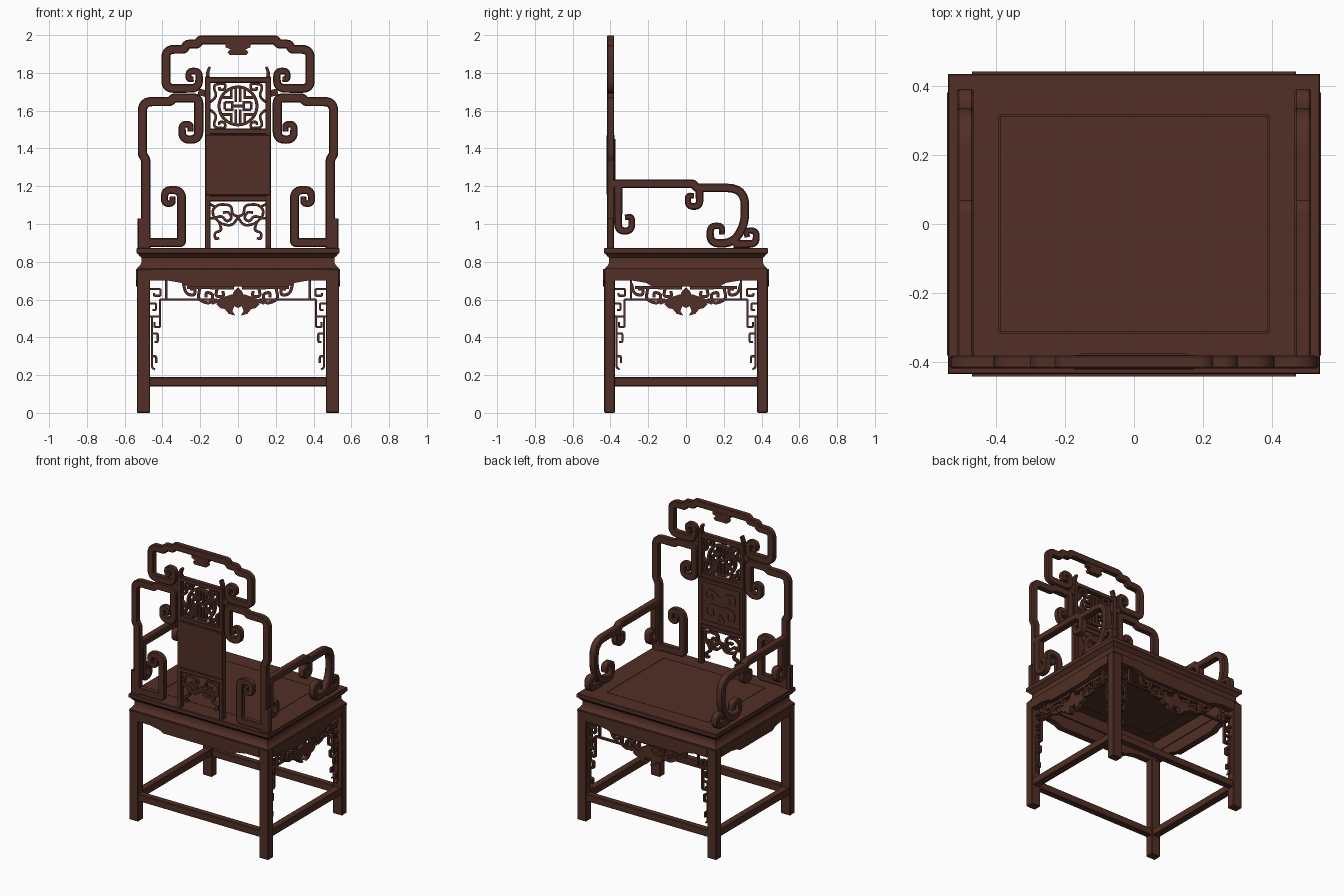
import bpy, bmesh, math
from mathutils import Vector

wood = bpy.data.materials.new("dark_brown_wood")
wood.diffuse_color = (0.082, 0.028, 0.019, 1)


def finish(name, bm):
    bmesh.ops.recalc_face_normals(bm, faces=bm.faces)
    me = bpy.data.meshes.new(name)
    bm.to_mesh(me)
    bm.free()
    me.materials.append(wood)
    ob = bpy.data.objects.new(name, me)
    bpy.context.collection.objects.link(ob)
    bpy.context.view_layer.objects.active = ob
    ob.select_set(True)
    bpy.ops.object.shade_smooth_by_angle(angle=math.radians(32))
    ob.select_set(False)
    return ob


def front_plane(y, s=1, sz=1, z0=0):      # drawing plane facing the front/back
    return lambda u, v, d: (s * u, y + d, z0 + sz * v)


def side_plane(x, s=1):                   # drawing plane facing the sides
    return lambda u, v, d: (x + d, s * u, v)


def fillet(pts, r0):
    """Round the corners of a polyline; a third value overrides the radius."""
    P = [Vector(p[:2]) for p in pts]
    out = [P[0]]
    for i in range(1, len(P) - 1):
        a, b = P[i - 1] - P[i], P[i + 1] - P[i]
        r = pts[i][2] if len(pts[i]) > 2 else r0
        r = min(r, a.length * .49, b.length * .49)
        if r < 1e-4:
            out.append(P[i])
            continue
        p, q = P[i] + a.normalized() * r, P[i] + b.normalized() * r
        for k in range(7):
            t = k / 6
            out.append(p * (1 - t) ** 2 + P[i] * (2 * t * (1 - t)) + q * t * t)
    return out + [P[-1]]


def strokes(name, paths, planes, w, depth, r=.05, tip=1, ch=0):
    """Flat carved bars that follow 2D paths, optionally thinner at the end."""
    bm = bmesh.new()
    for path in paths:
        P = fillet(path, r)
        L = [0]
        for a, b in zip(P, P[1:]):
            L.append(L[-1] + (b - a).length)
        for plane in planes:
            rings = []
            for i, p in enumerate(P):
                t0 = (P[i] - P[i - 1]).normalized() if i else (P[1] - P[0]).normalized()
                t1 = (P[i + 1] - P[i]).normalized() if i < len(P) - 1 else t0
                t = (t0 + t1).normalized()
                n = Vector((-t.y, t.x)) / max(.65, t.dot(t1))
                left = (L[-1] - L[i]) / (5 * w)
                h = w / 2 * (tip + (1 - tip) * min(1, left))
                d = depth / 2
                if ch:
                    sec = [(h, d - ch), (h - ch, d), (ch - h, d), (-h, d - ch),
                           (-h, ch - d), (ch - h, -d), (h - ch, -d), (h, ch - d)]
                else:
                    sec = [(h, d), (-h, d), (-h, -d), (h, -d)]
                rings.append([bm.verts.new(plane(*(p + n * a), b)) for a, b in sec])
            m = len(rings[0])
            for A, B in zip(rings, rings[1:]):
                for k in range(m):
                    bm.faces.new((A[k], A[(k + 1) % m], B[(k + 1) % m], B[k]))
            bm.faces.new(rings[0])
            bm.faces.new(rings[-1])
    return finish(name, bm)


def plate(name, half, plane, depth):
    """Extrude a symmetric outline given by its right half."""
    pts = half + [(-u, v) for u, v in reversed(half) if u > 0]
    bm = bmesh.new()
    A = [bm.verts.new(plane(u, v, -depth / 2)) for u, v in pts]
    B = [bm.verts.new(plane(u, v, depth / 2)) for u, v in pts]
    bm.faces.new(A)
    bm.faces.new(B)
    for i in range(len(A)):
        j = (i + 1) % len(A)
        bm.faces.new((A[i], A[j], B[j], B[i]))
    return finish(name, bm)


def box(name, x, y, z, bevel=.004):
    bm = bmesh.new()
    bmesh.ops.create_cube(bm, size=1)
    for v in bm.verts:
        v.co = [(a + b) / 2 + c * (b - a) for (a, b), c in zip((x, y, z), v.co)]
    if bevel:
        bmesh.ops.bevel(bm, geom=bm.edges[:], offset=bevel, segments=1, affect='EDGES')
    return finish(name, bm)


# seat: stacked rectangular loops from the underside, round the waist, to the grooved top
bm = bmesh.new()
loops = [(.49, .385, .83), (.49, .385, .75), (.535, .43, .75), (.534, .43, .765), (.52, .415, .78),
         (.511, .407, .795), (.511, .407, .822), (.522, .418, .83), (.528, .424, .84), (.537, .433, .846),
         (.537, .433, .87), (.534, .43, .874), (.39, .315, .874), (.39, .315, .868), (.387, .312, .868),
         (.387, .312, .874)]
rings = [[bm.verts.new((sx * a, sy * b, z)) for sx, sy in ((1, 1), (-1, 1), (-1, -1), (1, -1))]
         for a, b, z in loops]
for A, B in zip(rings, rings[1:]):
    for k in range(4):
        bm.faces.new((A[k], A[(k + 1) % 4], B[(k + 1) % 4], B[k]))
bm.faces.new(rings[0])
bm.faces.new(rings[-1])
finish("seat", bm)
box("seat_underside_panel", (-.39, .39), (-.31, .31), (.82, .84), 0)

# legs, stretchers and aprons
for s in (-1, 1):
    xr, yr = sorted((s * .465, s * .535)), sorted((s * .377, s * .433))
    for t in (-1, 1):
        box("leg", xr, sorted((t * .377, t * .433)), (0, .76))
    box("long_stretcher", (-.475, .475), sorted((s * .382, s * .426)), (.14, .19))
    box("side_stretcher", sorted((s * .476, s * .526)), (-.385, .385), (.14, .19))
    for L, pl, nm in ((.468, front_plane(s * .418), "long_apron"), (.38, side_plane(s * .518), "side_apron")):
        plate(nm, [(0, .67), (L - .2, .67), (L - .17, .688), (L - .1, .70), (L, .70), (L, .762), (0, .762)], pl, .044)


# pierced carving under the apron (chair's open side and right side)
def carving(L, planes):
    sc = [[(.02, .66), (.27, .665)],
          [(.29, .685), (.275, .63), (.23, .62), (.225, .658), (.255, .655)],
          [(.2, .665), (.215, .60), (.145, .575), (.13, .63), (.17, .64), (.17, .61)],
          [(.11, .66), (.12, .615), (.075, .615), (.08, .645)],
          [(.14, .58), (.09, .60), (.03, .62)]]
    strokes("apron_scrolls", sc, planes, .016, .022, .03)
    br = [[(.085, .71), (.085, .60), (.052, .60), (.052, .51), (0, .51)],
          [(0, .655), (.055, .655), (.055, .62), (.02, .62), (.02, .635)],
          [(0, .58), (.03, .58), (.03, .545), (.012, .545)],
          [(.052, .515), (.052, .455), (.022, .455), (.022, .48)],
          [(.01, .51), (.01, .24), (.025, .23)],
          [(.01, .42), (.04, .42), (.04, .375), (.022, .375)],
          [(.01, .30), (.032, .30), (.032, .265)],
          [(.085, .60), (L - .11, .60)]]
    strokes("corner_brackets", [[(L - a, z) for a, z in p] for p in br], planes, .011, .02, .006)
    plate("bat_ornament", [(0, .665), (.02, .645), (.035, .615), (.06, .60), (.10, .60), (.115, .575),
                           (.095, .555), (.07, .55), (.05, .525), (.015, .515), (.03, .54), (.02, .565),
                           (0, .555)], planes[0], .03)


carving(.465, [front_plane(.405, s) for s in (1, -1)])
carving(.377, [side_plane(.5, s) for s in (1, -1)])

# backrest: crest rail, shoulders and lower scrolls, all mirrored
Y = -.399
both = [front_plane(Y, s) for s in (1, -1)]
strokes("crest_rail", [[(0, 1.975), (.2, 1.975, .01), (.215, 1.952, .01), (.27, 1.952, .01), (.285, 1.925, .01),
                        (.382, 1.925), (.382, 1.718, .04), (.206, 1.718), (.206, 1.81), (.262, 1.81),
                        (.262, 1.765), (.235, 1.768)]], both, .047, .038, .045, .6, .005)
plate("crest_ornament", [(0, 1.895), (.045, 1.895), (.055, 1.91), (.04, 1.925), (.065, 1.935), (.065, 1.96),
                         (0, 1.96)], front_plane(Y), .034)
strokes("shoulder", [[(.488, .87), (.488, 1.34, .01), (.506, 1.37, .01), (.506, 1.648), (.36, 1.648, .01),
                      (.34, 1.667, .01), (.208, 1.667, .03), (.208, 1.447), (.296, 1.447), (.296, 1.528),
                      (.25, 1.528), (.252, 1.49)]], both, .049, .038, .05, .65, .005)
strokes("post_foot", [[(.5, .87), (.5, 1.03)]], both, .066, .036, ch=.005)
strokes("lower_scroll", [[(.47, .902), (.299, .902, .01), (.299, 1.18), (.389, 1.18), (.389, 1.108),
                          (.345, 1.108), (.347, 1.145)]], both, .048, .038, .055, .65, .005)

# central splat: posts, rails, solid panel
y0, y1 = -.418, -.38
for s in (-1, 1):
    box("splat_post", sorted((s * .145, s * .175)), (y0, y1), (.865, 1.78))
for z in (1.747, 1.475, 1.12):
    box("splat_rail", (-.17, .17), (y0 + .001, y1 - .001), (z, z + .03))
box("splat_panel", (-.174, .174), (y0 - .002, y1 + .002), (1.152, 1.473))
strokes("post_ear", [[(.16, 1.77), (.162, 1.80), (.15, 1.832)]], both, .028, .03, .02, .5)
strokes("splat_bridge", [[(.17, 1.69), (.21, 1.70)]], both, .035, .03)

# round medallion with corner scrolls in the top opening
four = [front_plane(Y, a, b, 1.625) for a in (1, -1) for b in (1, -1)]
ring = [(.1 * math.cos(k * math.pi / 24), .1 * math.sin(k * math.pi / 24), 0) for k in range(13)]
strokes("medallion_ring", [ring], four, .016, .026)
strokes("medallion_fret", [[(.012, .02), (.012, .092)], [(0, 0), (.03, 0), (.03, .02), (.07, .02)],
                           [(.035, .088), (.035, .045), (.082, .045)], [(.07, .0), (.07, .02)]],
        four, .014, .022, 0)
strokes("corner_scrolls", [[(.147, .02), (.112, .05), (.135, .115), (.065, .118), (.07, .085), (.10, .085),
                            (.098, .10)], [(.10, .112), (.11, .13)]], four, .014, .024, .035)

# cloud carving in the bottom opening
strokes("cloud_carving", [[(0, 1.04), (.03, 1.05), (.035, 1.10), (.10, 1.105), (.135, 1.08), (.13, 1.03),
                           (.085, 1.045), (.06, 1.01), (.03, 1.03), (.05, 1.065), (.08, 1.06)],
                          [(0, 1.035), (.03, .99), (.09, 1.0), (.125, 1.035)],
                          [(.10, 1.01), (.085, .965), (.125, .955), (.12, .92), (.10, .925)],
                          [(.12, 1.09), (.15, 1.105)], [(.12, 1.03), (.15, 1.03)]],
        both, .014, .024, .03)

# low relief on the seat-facing side of the solid panel
relief = [front_plane(-.377, s) for s in (1, -1)]
strokes("panel_relief", [[(0, 1.445), (.145, 1.445, 0), (.145, 1.18, 0), (0, 1.18)],
                         [(0, 1.36), (.05, 1.40), (.11, 1.41), (.11, 1.34), (.06, 1.34), (.07, 1.375)],
                         [(0, 1.30), (.06, 1.31), (.11, 1.29), (.10, 1.22), (.05, 1.23), (.06, 1.27)],
                         [(0, 1.25), (.03, 1.21), (0, 1.20)]], relief, .012, .008, .03)

# armrests with curls
arms = [side_plane(x) for x in (.488, -.488)]
strokes("armrest", [[(-.385, 1.213), (.04, 1.213, .01), (.056, 1.191, .01), (.312, 1.191, .1), (.312, 1.0, .06),
                     (.25, .898, .06), (.128, .898), (.128, .99), (.192, .99), (.19, .945)],
                    [(-.359, 1.2), (-.359, .963), (-.287, .963), (-.287, 1.04), (-.323, 1.035)],
                    [(.072, 1.19), (.072, 1.093), (.01, 1.093), (.01, 1.152), (.042, 1.148)],
                    [(.25, .893), (.372, .895), (.372, .965), (.317, .965), (.325, .93)]],
        arms, .045, .048, .045, .65, .006)
